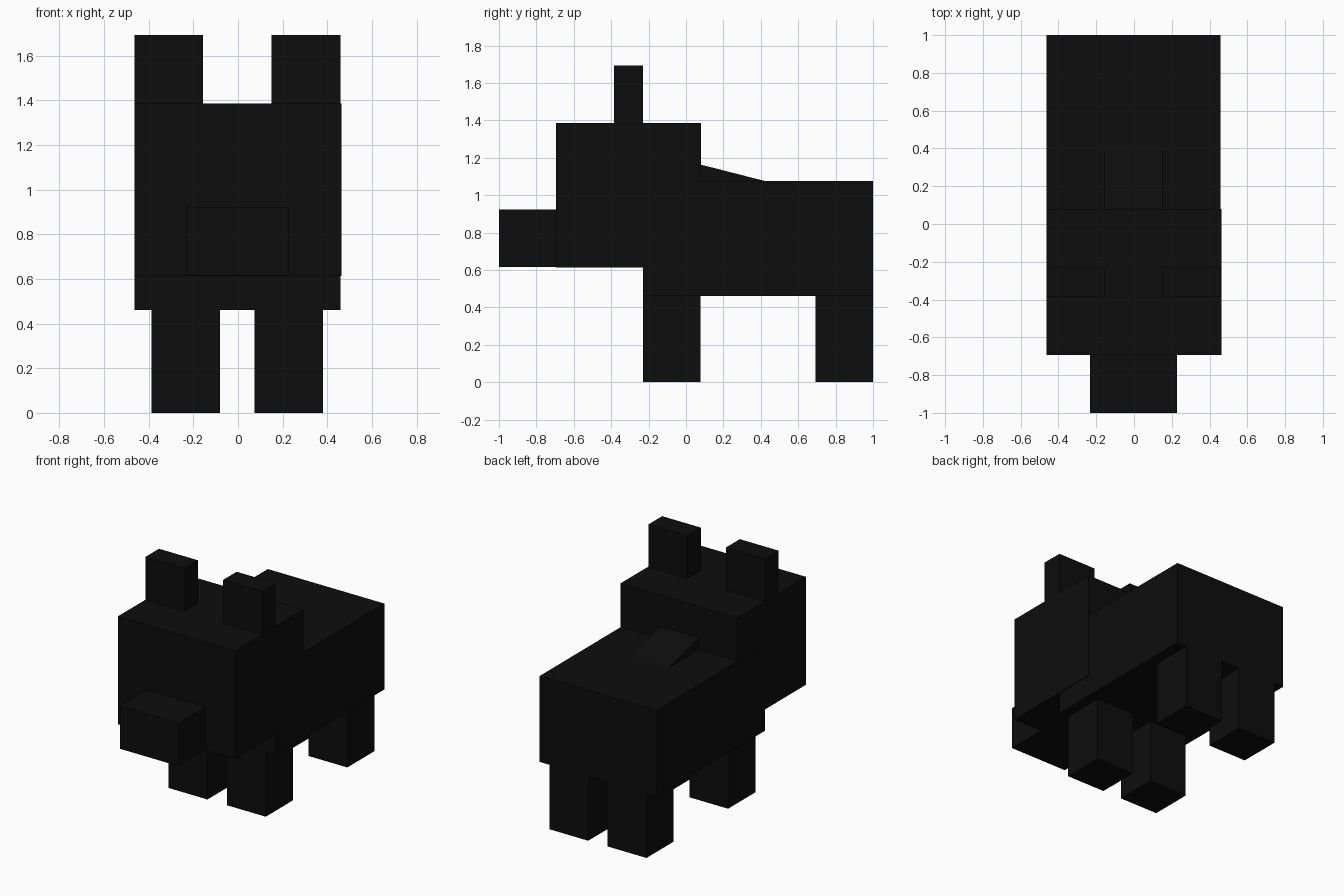
import bpy, bmesh, math
from mathutils import Matrix, Vector

if "Cube" in bpy.data.objects:
    bpy.data.objects.remove(bpy.data.objects["Cube"], do_unlink=True)

U = 1 / 13          # one block unit
SHIFT = -0.003      # every part but the head sits slightly off centre

black = bpy.data.materials.new("black")
black.use_nodes = True
colour = (0.004, 0.004, 0.004, 1)
black.diffuse_color = colour
black.node_tree.nodes["Principled BSDF"].inputs["Base Color"].default_value = colour


def box(name, low, high, shift=SHIFT, grow=0.0, tilt=0.0):
    """Box between two corners in block units, tilted about x at its centre."""
    low, high = Vector(low) * U, Vector(high) * U
    size = high - low + Vector((grow, grow, grow)) * 2
    mesh = bpy.data.meshes.new(name)
    bm = bmesh.new()
    bmesh.ops.create_cube(bm, size=1, matrix=Matrix.Diagonal((*size, 1)))
    bm.to_mesh(mesh)
    bm.free()
    mesh.materials.append(black)
    obj = bpy.data.objects.new(name, mesh)
    obj.location = (low + high) / 2 + Vector((shift, 0, 0))
    obj.rotation_euler.x = tilt
    bpy.context.collection.objects.link(obj)
    return obj


# Body, head and snout
box("body", (-6, -3, 6), (6, 13, 14))
box("head", (-6, -9, 8), (6, 1, 18), shift=0, grow=0.002)
box("snout", (-3, -13, 8), (3, -9, 12))

# Ears and legs, one pair per side
for side, x0, x1 in (("right", -1, -1), ("left", 1, 1)):
    ear = sorted((2 * x0, 6 * x1))
    box(f"{side}_ear", (ear[0], -5, 18), (ear[1], -3, 22))
    leg = sorted((x0, 5 * x1))
    for end, y in (("front", -3), ("back", 9)):
        box(f"{end}_{side}_leg", (leg[0], y, 0), (leg[1], y + 4, 6))

# Sloping neck ridge that sinks into the back behind the head
slope = math.atan2(0.085, 0.333)
ridge = box("neck_ridge", (-2, -3.5, -1), (2, 3.5, 1), tilt=-slope)
top_mid = Vector((0, 3 * U, 14.62 * U))
ridge.location = top_mid - Vector((0, math.sin(slope), math.cos(slope))) * U
ridge.location.x = SHIFT
